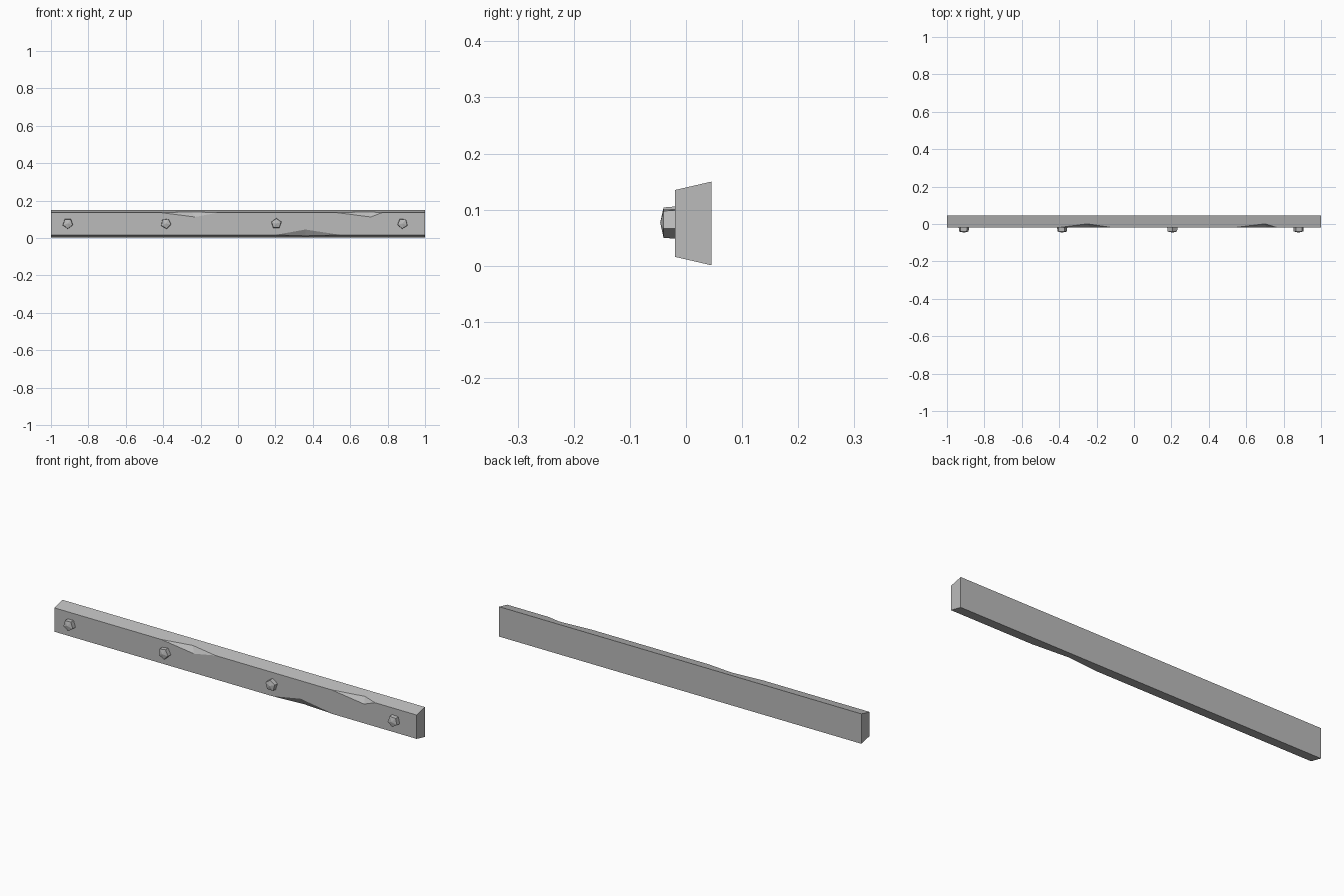
import bpy
import bmesh
from math import cos, sin, radians, tau

cube = bpy.data.objects.get("Cube")
if cube:
    bpy.data.objects.remove(cube, do_unlink=True)

grey = bpy.data.materials.new("worn grey metal")
grey.use_nodes = True
colour = (0.5, 0.5, 0.5, 1)
grey.diffuse_color = colour
grey.node_tree.nodes["Principled BSDF"].inputs["Base Color"].default_value = colour

FRONT, BACK = -0.02, 0.045


def finish(bm, name):
    bmesh.ops.recalc_face_normals(bm, faces=bm.faces[:])
    mesh = bpy.data.meshes.new(name)
    bm.to_mesh(mesh)
    bm.free()
    mesh.materials.append(grey)
    obj = bpy.data.objects.new(name, mesh)
    bpy.context.collection.objects.link(obj)
    return obj


def chipped_side(bm, z_front, z_back, chips):
    """Build a sloping side with V-shaped chips along its front edge.
    Returns its front outline and its two back corners, left to right."""
    def vert(x, y, z):
        return bm.verts.new((x, y, z))

    outline, inner = [vert(-1, FRONT, z_front)], []
    inner.append(outline[0])
    for x0, x_deep, x_face, x1, z_face, y_deep in chips:
        z_deep = z_front + (z_back - z_front) * (y_deep - FRONT) / (BACK - FRONT)
        a, b = vert(x0, FRONT, z_front), vert(x1, FRONT, z_front)
        face, deep = vert(x_face, FRONT, z_face), vert(x_deep, y_deep, z_deep)
        bm.faces.new((a, face, deep))
        bm.faces.new((face, b, deep))
        outline += [a, face, b]
        inner += [a, deep, b]
    end = vert(1, FRONT, z_front)
    outline.append(end)
    inner.append(end)
    back = [vert(-1, BACK, z_back), vert(1, BACK, z_back)]
    bm.faces.new(inner + back[::-1])
    return outline, back


# Beam with a narrower front and chipped edges
bm = bmesh.new()
top, top_back = chipped_side(bm, 0.135, 0.15, [
    (-0.41, -0.25, -0.23, -0.11, 0.112, 0.001),
    (0.53, 0.70, 0.71, 0.77, 0.112, 0.001)])
low, low_back = chipped_side(bm, 0.016, 0.001, [
    (0.20, 0.36, 0.36, 0.55, 0.045, 0.001)])
bm.faces.new(low + top[::-1])
bm.faces.new(low_back + top_back[::-1])
for i in (0, -1):
    bm.faces.new((low[i], low_back[i], top_back[i], top[i]))
finish(bm, "beam")

# Five-sided bolt heads with shallow points
for i, (x, turn) in enumerate([(-0.91, 55), (-0.385, 62), (0.205, 90), (0.88, 50)]):
    bm = bmesh.new()
    rings = []
    for y, radius in ((FRONT + 0.004, 0.029), (-0.04, 0.027)):
        rings.append([bm.verts.new((x + radius * cos(radians(turn) + k * tau / 5), y,
                                    0.077 + radius * sin(radians(turn) + k * tau / 5)))
                      for k in range(5)])
    tip = bm.verts.new((x, -0.046, 0.077))
    base, rim = rings
    for k in range(5):
        n = (k + 1) % 5
        bm.faces.new((base[k], base[n], rim[n], rim[k]))
        bm.faces.new((rim[k], rim[n], tip))
    bm.faces.new(base)
    finish(bm, f"bolt_{i + 1}")
